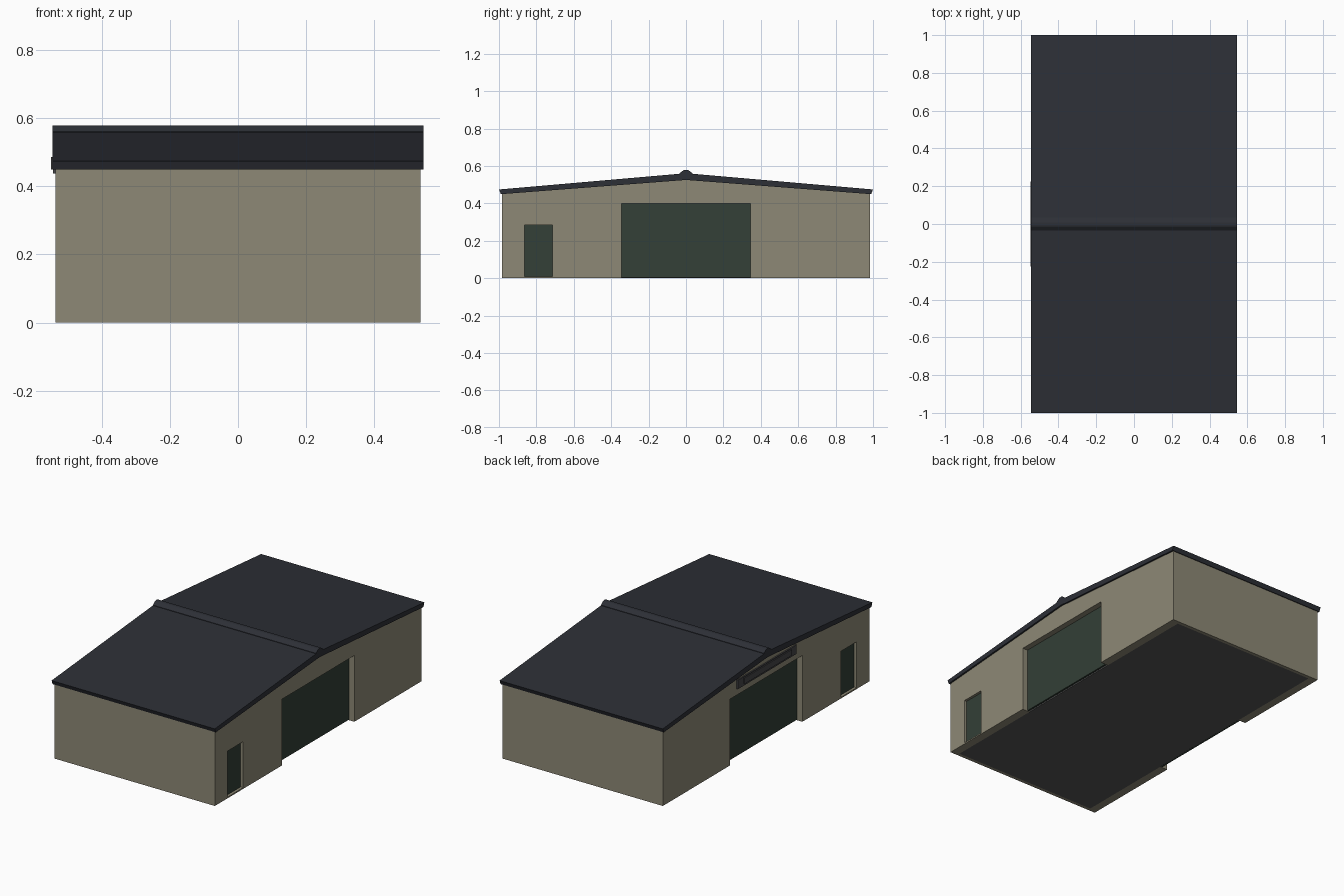
import bpy, bmesh

if "Cube" in bpy.data.objects:
    bpy.data.objects.remove(bpy.data.objects["Cube"])


def material(name, rgb):
    m = bpy.data.materials.new(name)
    m.diffuse_color = (*rgb, 1)
    m.use_nodes = True
    m.node_tree.nodes["Principled BSDF"].inputs["Base Color"].default_value = m.diffuse_color
    return m


WALL = material("wall_tan", (0.27, 0.25, 0.18))
ROOF = material("roof_slate", (0.026, 0.029, 0.037))
DOOR = material("door_green", (0.033, 0.05, 0.038))
FLOOR = material("floor_grey", (0.09, 0.09, 0.09))
SIGN = material("sign_grey", (0.06, 0.06, 0.065))


def prism(name, profile, x0, x1, mat):
    """Extrude a (y, z) outline along x."""
    bm = bmesh.new()
    face = bm.faces.new([bm.verts.new((x0, y, z)) for y, z in profile])
    ext = bmesh.ops.extrude_face_region(bm, geom=[face])
    verts = [g for g in ext["geom"] if isinstance(g, bmesh.types.BMVert)]
    bmesh.ops.translate(bm, verts=verts, vec=(x1 - x0, 0, 0))
    bmesh.ops.recalc_face_normals(bm, faces=bm.faces)
    me = bpy.data.meshes.new(name)
    bm.to_mesh(me)
    bm.free()
    me.materials.append(mat)
    ob = bpy.data.objects.new(name, me)
    bpy.context.collection.objects.link(ob)
    return ob


def box(name, x, y, z, mat):
    return prism(name, [(y[0], z[0]), (y[1], z[0]), (y[1], z[1]), (y[0], z[1])], *x, mat)


WX, WY = 0.535, 0.985      # outer wall half sizes
T = 0.05                   # gable wall thickness
BIG, BIG_H = 0.355, 0.40   # main doorway
S0, S1, S_H = -0.863, -0.715, 0.285  # side doorway

# Gable outline with both doorways notched out of the bottom edge
gable = [(-WY, 0), (S0, 0), (S0, S_H), (S1, S_H), (S1, 0),
         (-BIG, 0), (-BIG, BIG_H), (BIG, BIG_H), (BIG, 0),
         (WY, 0), (WY, 0.453), (0, 0.528), (-WY, 0.453)]

for s, side in ((1, "right"), (-1, "left")):
    def span(a, b):
        return tuple(sorted((s * a, s * b)))

    prism(f"{side}_gable_wall", gable, *span(WX - T, WX), WALL)
    # Recessed doors, slim jambs and a door sill
    box(f"{side}_main_door", span(WX - 0.045, WX - 0.035), (-BIG, BIG), (0.004, BIG_H), DOOR)
    for e, end in ((1, "back"), (-1, "front")):
        box(f"{side}_{end}_jamb", span(WX - T, WX), sorted((e * (BIG - 0.009), e * BIG)),
            (0, BIG_H), WALL)
    box(f"{side}_small_door", span(WX - 0.03, WX - 0.016), (S0, S1), (0.008, S_H), DOOR)
    box(f"{side}_door_sill", span(WX - T, WX), (S0, S1), (0, 0.008), WALL)

# Long eave walls
for s, end in ((1, "back"), (-1, "front")):
    box(f"{end}_wall", (-WX + T, WX - T), sorted((s * (WY - 0.02), s * WY)), (0, 0.453), WALL)

# Floor slab
box("floor_slab", (-WX + T, WX - T), (-WY + 0.02, WY - 0.02), (0.0, 0.008), FLOOR)

# Roof slab with pitched top and underside, and rounded ridge cap
prism("roof", [(-1, 0.474), (-0.99, 0.449), (0, 0.525), (0.99, 0.449), (1, 0.474), (0, 0.561)],
      -0.545, 0.545, ROOF)
prism("ridge_cap", [(-0.034, 0.555), (-0.034, 0.561), (-0.015, 0.576), (-0.007, 0.579),
                    (0.007, 0.579), (0.015, 0.576), (0.034, 0.561), (0.034, 0.555)],
      -0.545, 0.545, ROOF)

# Blank sign board above the left main door
box("sign_board", (-0.543, -0.534), (-0.28, 0.28), (0.438, 0.492), SIGN)
box("sign_panel", (-0.549, -0.542), (-0.225, 0.225), (0.45, 0.486), SIGN)
